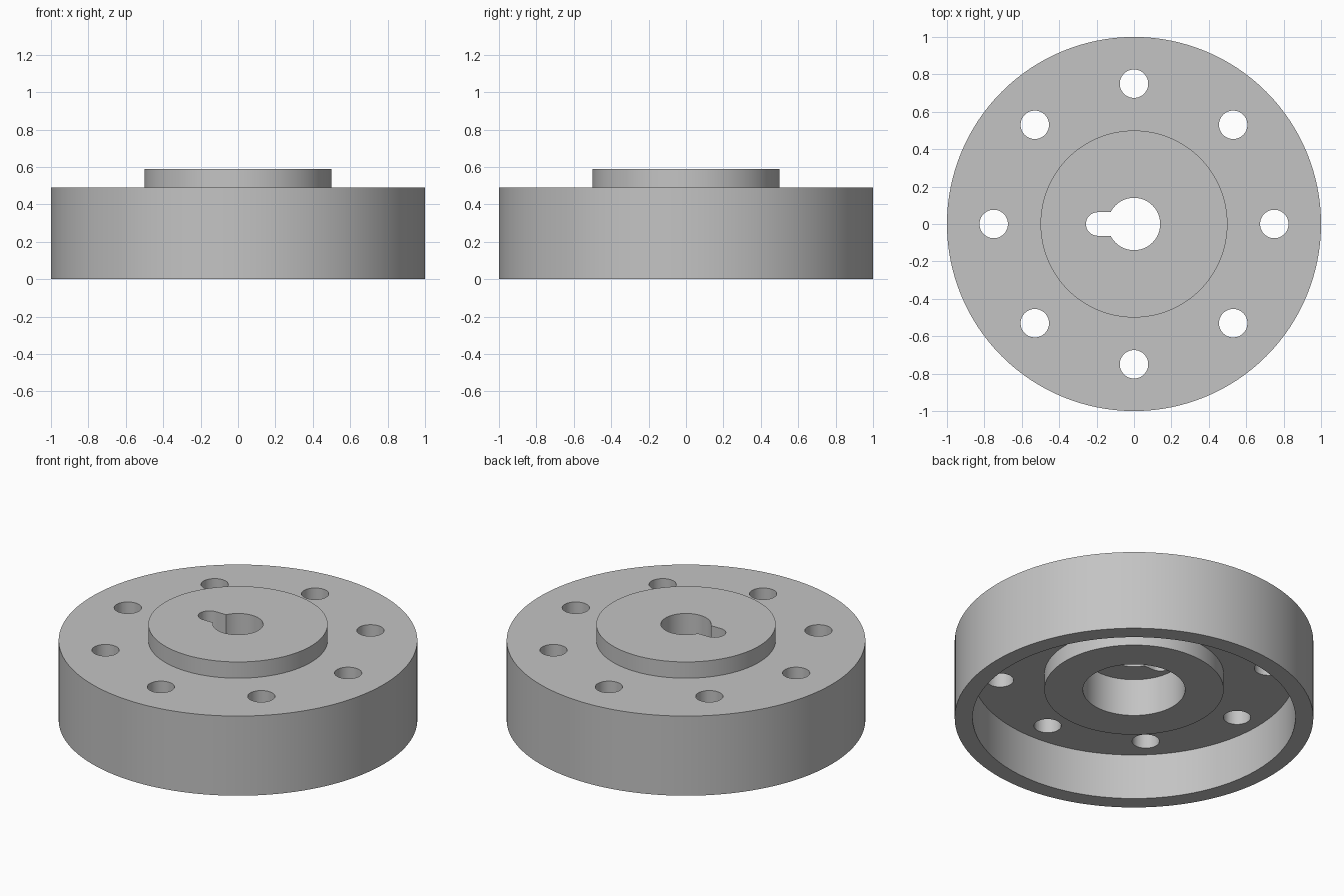
import bpy
import bmesh
from math import cos, sin, pi, radians

default = bpy.data.objects.get("Cube")
if default:
    bpy.data.objects.remove(default)

SEGMENTS = 128
BOLT_COUNT, BOLT_CIRCLE, BOLT_RADIUS = 8, 0.75, 0.076
KEY_CENTRE, KEY_RADIUS = -0.194, 0.063

metal = bpy.data.materials.new("grey metal")
metal.use_nodes = True
grey = (0.55, 0.55, 0.55, 1)
metal.diffuse_color = grey
metal.node_tree.nodes["Principled BSDF"].inputs["Base Color"].default_value = grey


def make_object(name, bm):
    bmesh.ops.recalc_face_normals(bm, faces=bm.faces)
    mesh = bpy.data.meshes.new(name)
    bm.to_mesh(mesh)
    bm.free()
    mesh.materials.append(metal)
    obj = bpy.data.objects.new(name, mesh)
    bpy.context.collection.objects.link(obj)
    return obj


def add_prism(bm, outline, z0, z1):
    """Extrude a closed xy outline between two heights."""
    face = bm.faces.new([bm.verts.new((x, y, z0)) for x, y in outline])
    top = bmesh.ops.extrude_face_region(bm, geom=[face])["geom"]
    verts = [v for v in top if isinstance(v, bmesh.types.BMVert)]
    bmesh.ops.translate(bm, verts=verts, vec=(0, 0, z1 - z0))


def arc(cx, cy, r, start, end, steps):
    return [(cx + r * cos(start + (end - start) * i / steps),
             cy + r * sin(start + (end - start) * i / steps))
            for i in range(steps + 1)]


# Hub body: flange, skirt, raised boss, lower boss and stepped bore, as one lathe
profile = [(0.14, 0.59), (0.5, 0.59), (0.5, 0.49), (1, 0.49), (1, 0),
           (0.9, 0), (0.9, 0.28), (0.5, 0.28), (0.5, 0.18),
           (0.285, 0.18), (0.285, 0.41), (0.14, 0.41)]
bm = bmesh.new()
ring = [bm.verts.new((r, 0, z)) for r, z in profile]
edges = [bm.edges.new((a, b)) for a, b in zip(ring, ring[1:] + ring[:1])]
bmesh.ops.spin(bm, geom=ring + edges, cent=(0, 0, 0), axis=(0, 0, 1),
               angle=2 * pi, steps=SEGMENTS)
bmesh.ops.remove_doubles(bm, verts=bm.verts, dist=0.0001)
hub = make_object("flanged_hub", bm)

# Cutters: ring of bolt holes and the round-ended keyway
bm = bmesh.new()
for i in range(BOLT_COUNT):
    a = 2 * pi * i / BOLT_COUNT
    circle = arc(BOLT_CIRCLE * cos(a), BOLT_CIRCLE * sin(a), BOLT_RADIUS,
                 0, 2 * pi, 48)[:-1]
    add_prism(bm, circle, 0.2, 0.6)
slot = arc(KEY_CENTRE, 0, KEY_RADIUS, pi / 2, 3 * pi / 2, 24)
add_prism(bm, slot + [(0, -KEY_RADIUS), (0, KEY_RADIUS)], 0.3, 0.7)
cutter = make_object("hole_cutter", bm)
cutter.hide_render = True

# Cut the holes, then drop the cutter
cut = hub.modifiers.new("holes", "BOOLEAN")
cut.operation = "DIFFERENCE"
cut.solver = "EXACT"
cut.object = cutter
bpy.ops.object.select_all(action="DESELECT")
hub.select_set(True)
bpy.context.view_layer.objects.active = hub
bpy.ops.object.modifier_apply(modifier=cut.name)
bpy.data.objects.remove(cutter)

# Smooth round walls with crisp rims
bpy.ops.object.shade_smooth_by_angle(angle=radians(30))
